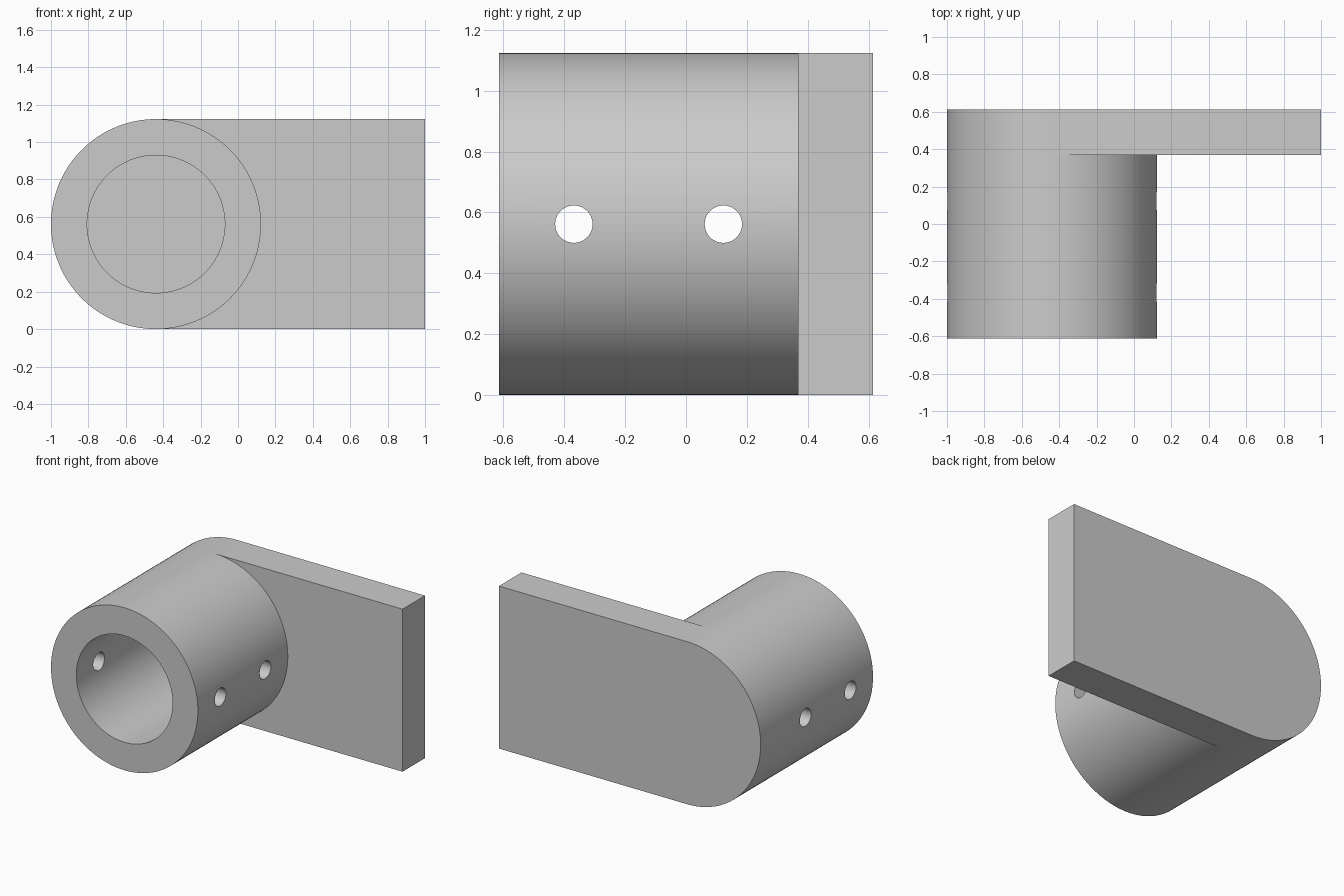
import bpy, bmesh
from math import pi, sin, cos, radians

if "Cube" in bpy.data.objects:
    bpy.data.objects.remove(bpy.data.objects["Cube"])

U = 0.1227                      # base module of the bracket
R = 0.5615                      # barrel outer radius
CX, CZ = R - 1, R               # barrel axis
FRONT, SEAM, BACK = -5 * U, 3 * U, 5 * U
SEG = 128

grey = bpy.data.materials.new("light_grey")
grey.use_nodes = True
colour = (0.6, 0.6, 0.6, 1)
grey.diffuse_color = colour
grey.node_tree.nodes["Principled BSDF"].inputs["Base Color"].default_value = colour


def cylinder(name, radius, length, location, rotation, sides=SEG):
    bpy.ops.mesh.primitive_cylinder_add(vertices=sides, radius=radius, depth=length,
                                        location=location, rotation=rotation)
    obj = bpy.context.object
    obj.name = name
    obj.data.materials.append(grey)
    bpy.ops.object.transform_apply(location=True, rotation=True, scale=True)
    return obj


def activate(obj):
    bpy.ops.object.select_all(action='DESELECT')
    obj.select_set(True)
    bpy.context.view_layer.objects.active = obj


def cut(target, cutter):
    activate(target)
    mod = target.modifiers.new("cut", 'BOOLEAN')
    mod.operation, mod.solver, mod.object = 'DIFFERENCE', 'EXACT', cutter
    bpy.ops.object.modifier_apply(modifier=mod.name)
    bpy.data.objects.remove(cutter)


def smooth(obj):
    activate(obj)
    bpy.ops.object.shade_smooth_by_angle(angle=radians(30))


# Barrel with its bore and two cross holes
along_y = (pi / 2, 0, 0)
barrel = cylinder("barrel", R, SEAM - FRONT, (CX, (FRONT + SEAM) / 2, CZ), along_y)
cut(barrel, cylinder("bore_cutter", 3 * U, 3, (CX, 0, CZ), along_y))
for y in (-3 * U, U):
    cut(barrel, cylinder("pin_hole_cutter", U / 2, 3, (CX, y, CZ), (0, pi / 2, 0), 48))

# Open the barrel where it meets the plate
bm = bmesh.new()
bm.from_mesh(barrel.data)
hidden = [f for f in bm.faces if f.normal.y > 0.9 and f.calc_center_median().y > SEAM - 0.01]
bmesh.ops.delete(bm, geom=hidden, context='FACES')
bm.to_mesh(barrel.data)
bm.free()
smooth(barrel)

# Mounting plate: rounded at the barrel, square at the far end
half = SEG // 2
arc = [(CX - R * sin(pi * i / half), CZ + R * cos(pi * i / half)) for i in range(half + 1)]
profile = arc + [(1, 0), (1, 2 * R)]
bm = bmesh.new()
face = bm.faces.new([bm.verts.new((x, SEAM, z)) for x, z in profile])
new = bmesh.ops.extrude_face_region(bm, geom=[face], use_keep_orig=True)["geom"]
bmesh.ops.translate(bm, vec=(0, BACK - SEAM, 0),
                    verts=[v for v in new if isinstance(v, bmesh.types.BMVert)])
bmesh.ops.recalc_face_normals(bm, faces=bm.faces)
mesh = bpy.data.meshes.new("mounting_plate")
bm.to_mesh(mesh)
bm.free()
mesh.materials.append(grey)
plate = bpy.data.objects.new("mounting_plate", mesh)
bpy.context.collection.objects.link(plate)
smooth(plate)
